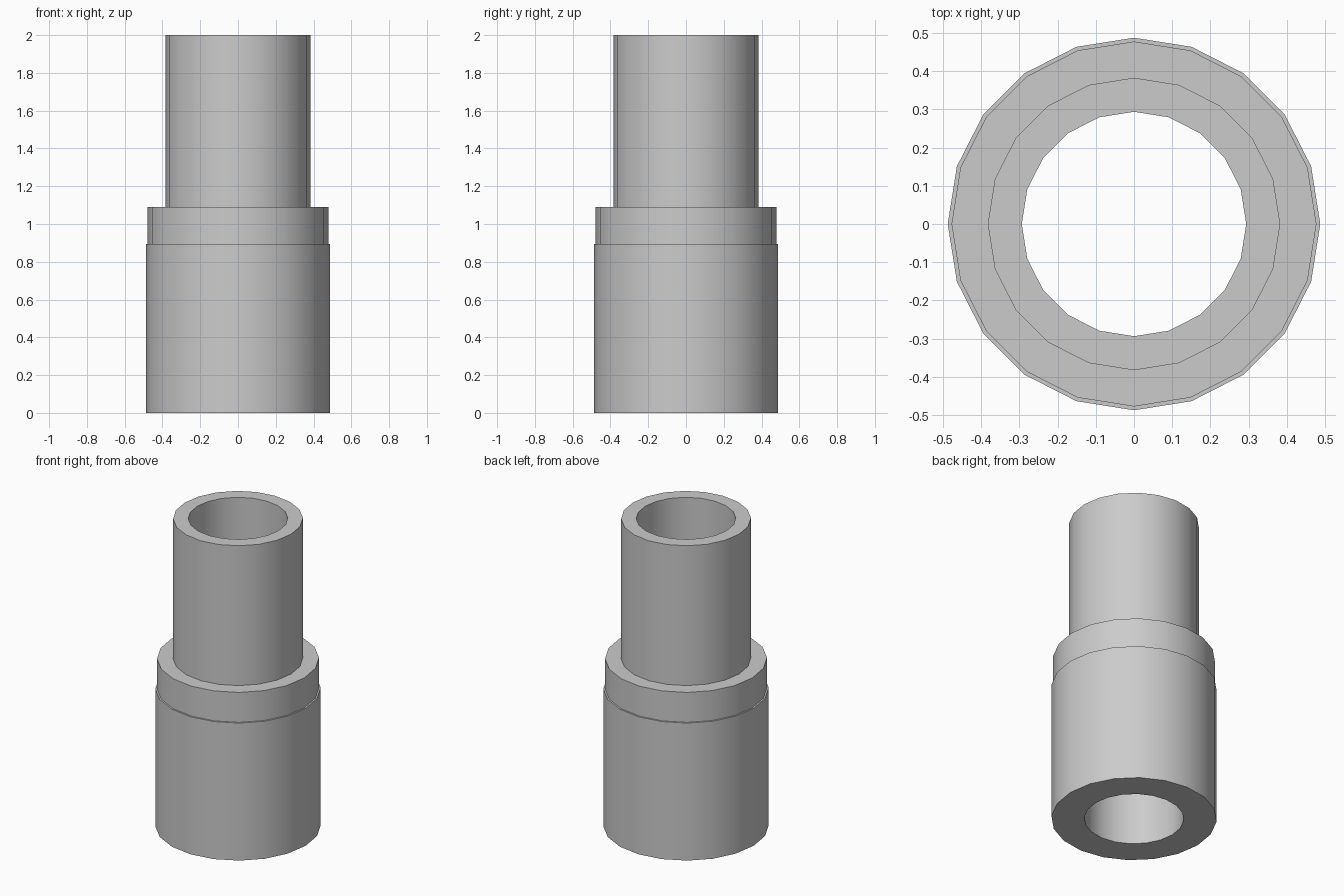
import bpy
import bmesh
from math import cos, sin, pi, radians

default = bpy.data.objects.get("Cube")
if default:
    bpy.data.objects.remove(default, do_unlink=True)

SIDES = 20
BORE = 0.294

# Plain grey finish
grey = bpy.data.materials.new("grey")
grey.use_nodes = True
colour = (0.6, 0.6, 0.6, 1)
grey.diffuse_color = colour
grey.node_tree.nodes["Principled BSDF"].inputs["Base Color"].default_value = colour


def lathe(name, profile):
    """Revolve a closed (radius, height) profile around z."""
    bm = bmesh.new()
    rings = [[bm.verts.new((r * cos(2 * pi * i / SIDES), r * sin(2 * pi * i / SIDES), z))
              for i in range(SIDES)] for r, z in profile]
    for low, high in zip(rings, rings[1:] + rings[:1]):
        for i in range(SIDES):
            j = (i + 1) % SIDES
            bm.faces.new((low[i], low[j], high[j], high[i]))
    bmesh.ops.recalc_face_normals(bm, faces=bm.faces)
    mesh = bpy.data.meshes.new(name)
    bm.to_mesh(mesh)
    bm.free()
    mesh.materials.append(grey)
    obj = bpy.data.objects.new(name, mesh)
    bpy.context.collection.objects.link(obj)
    bpy.context.view_layer.objects.active = obj
    obj.select_set(True)
    bpy.ops.object.shade_smooth_by_angle(angle=radians(30))
    obj.select_set(False)
    return obj


# Hollow stepped sleeve: wide base, slim collar step, narrow tube, straight bore
lathe("stepped_sleeve", [
    (BORE, 0), (0.488, 0), (0.488, 0.895),
    (0.478, 0.895), (0.478, 1.09),
    (0.383, 1.09), (0.383, 2), (BORE, 2),
])
